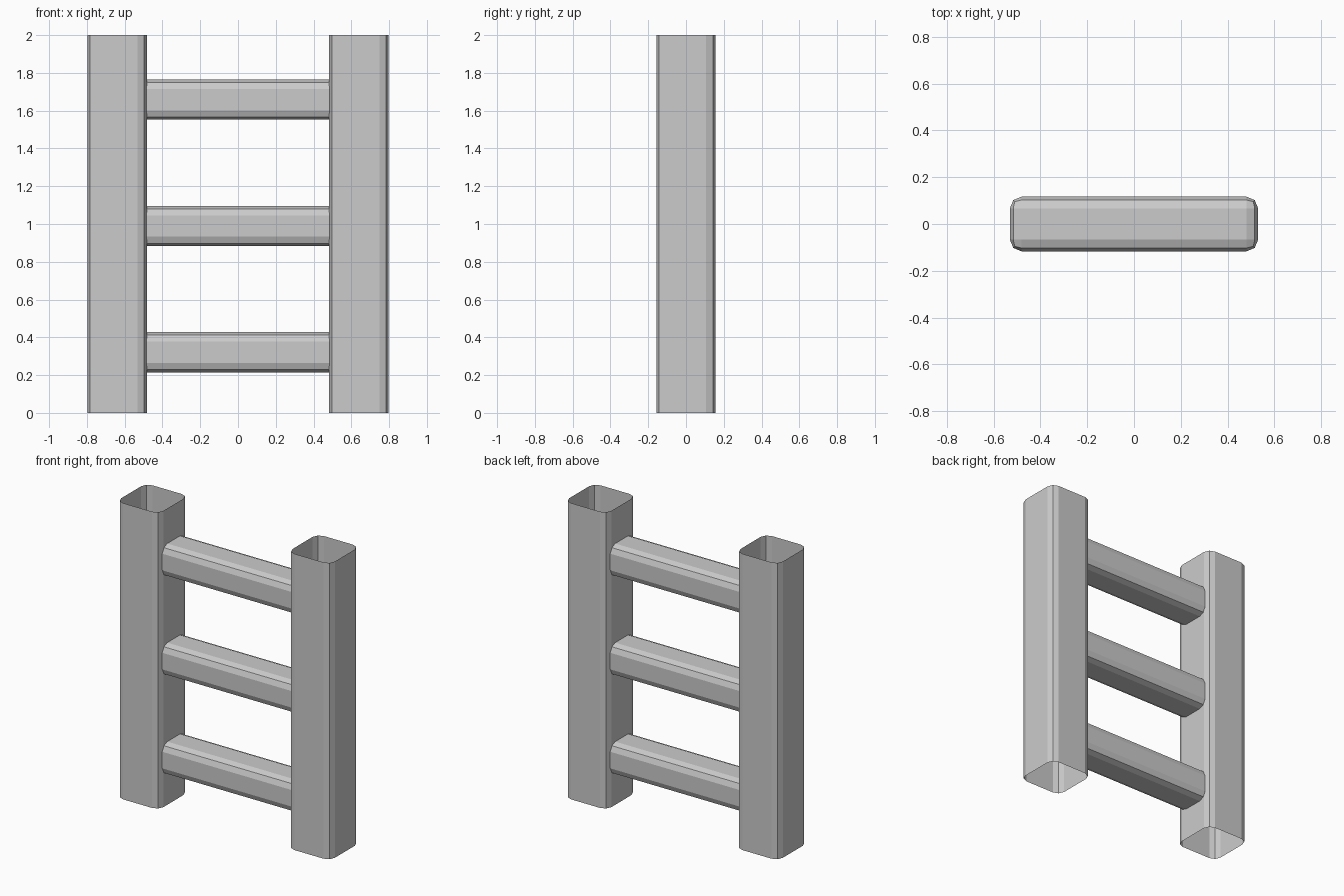
import bpy
import bmesh
from mathutils import Matrix, Vector

cube = bpy.data.objects.get("Cube")
if cube:
    bpy.data.objects.remove(cube, do_unlink=True)

BEVEL = 0.05

grey = bpy.data.materials.new("plain_grey")
grey.use_nodes = True
colour = (0.6, 0.6, 0.6, 1)
grey.diffuse_color = colour
grey.node_tree.nodes["Principled BSDF"].inputs["Base Color"].default_value = colour


def rounded_box(name, size, centre, open_ends=False):
    """Box with two-step rounded edges; open_ends leaves a thin vertical tube."""
    bm = bmesh.new()
    bmesh.ops.create_cube(bm, size=1, matrix=Matrix.Diagonal((*size, 1)))
    edges = bm.edges[:]
    if open_ends:
        caps = [f for f in bm.faces if abs(f.normal.z) > 0.9]
        bmesh.ops.delete(bm, geom=caps, context="FACES_ONLY")
        edges = [e for e in bm.edges
                 if abs((e.verts[0].co - e.verts[1].co).z) > BEVEL]
    bmesh.ops.bevel(bm, geom=edges, offset=BEVEL, segments=2,
                    profile=0.5, affect="EDGES")
    mesh = bpy.data.meshes.new(name)
    bm.to_mesh(mesh)
    bm.free()
    mesh.materials.append(grey)
    obj = bpy.data.objects.new(name, mesh)
    obj.location = Vector(centre)
    bpy.context.collection.objects.link(obj)
    return obj


# Hollow upright posts, open at both ends
for side, x in (("left", 0.64), ("right", -0.64)):
    rounded_box(side + "_post", (0.316, 0.314, 2), (x, 0, 1), open_ends=True)

# Rungs, with rounded ends tucked inside the posts
for name, z in (("lower", 0.321), ("middle", 0.989), ("upper", 1.658)):
    rounded_box(name + "_rung", (1.062, 0.234, 0.212), (0, 0, z))
